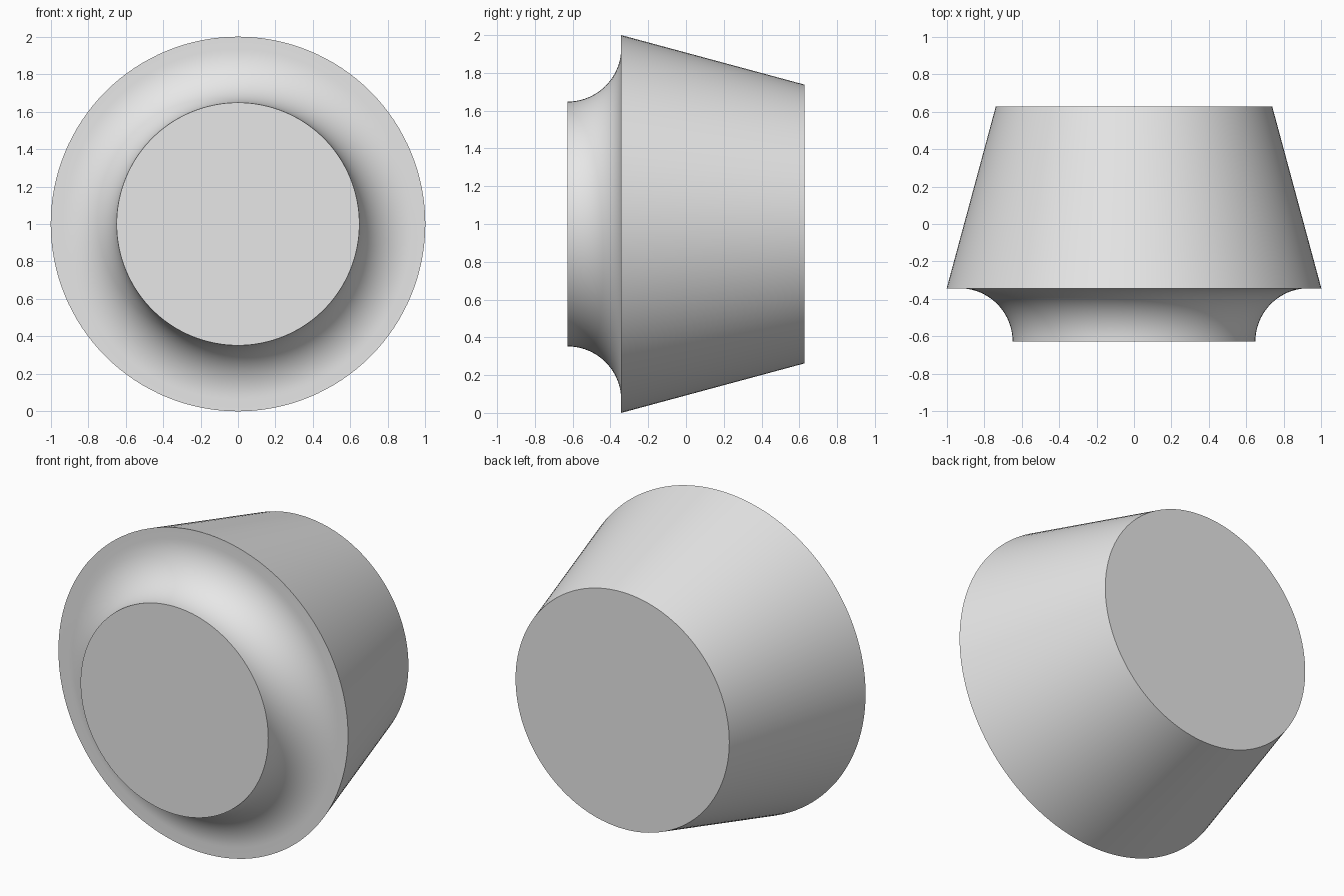
import bpy
import bmesh
from math import sin, cos, pi

cube = bpy.data.objects.get("Cube")
if cube:
    bpy.data.objects.remove(cube, do_unlink=True)

SEGMENTS = 128
ARC_STEPS = 20
FRONT, STEP, BACK = -0.627, -0.343, 0.627
NECK_R, RIM_R, BACK_R = 0.648, 1.0, 0.738
FILLET = STEP - FRONT

# Plain grey material
grey = bpy.data.materials.new("plain grey")
grey.use_nodes = True
colour = (0.8, 0.8, 0.8, 1.0)
grey.diffuse_color = colour
grey.node_tree.nodes["Principled BSDF"].inputs["Base Color"].default_value = colour

# Profile (radius, y): hollow fillet from the neck to the rim, then the taper
profile = []
for i in range(ARC_STEPS + 1):
    a = pi / 2 * i / ARC_STEPS
    profile.append((NECK_R + FILLET * (1 - cos(a)), FRONT + FILLET * sin(a)))
profile += [(RIM_R, STEP), (BACK_R, BACK)]

# Turn the profile around the y axis and close both ends
bm = bmesh.new()
rings = []
for r, y in profile:
    rings.append([bm.verts.new((r * cos(2 * pi * k / SEGMENTS), y,
                                1 + r * sin(2 * pi * k / SEGMENTS)))
                  for k in range(SEGMENTS)])
for a, b in zip(rings, rings[1:]):
    for k in range(SEGMENTS):
        n = (k + 1) % SEGMENTS
        bm.faces.new((a[k], a[n], b[n], b[k]))
bm.faces.new(rings[0])
bm.faces.new(rings[-1])
bmesh.ops.recalc_face_normals(bm, faces=bm.faces)

mesh = bpy.data.meshes.new("tapered_plug")
bm.to_mesh(mesh)
bm.free()
mesh.materials.append(grey)
plug = bpy.data.objects.new("tapered_plug", mesh)
bpy.context.collection.objects.link(plug)

# Smooth round sides with crisp rims
bpy.ops.object.select_all(action="DESELECT")
plug.select_set(True)
bpy.context.view_layer.objects.active = plug
bpy.ops.object.shade_smooth_by_angle(angle=pi / 6)
